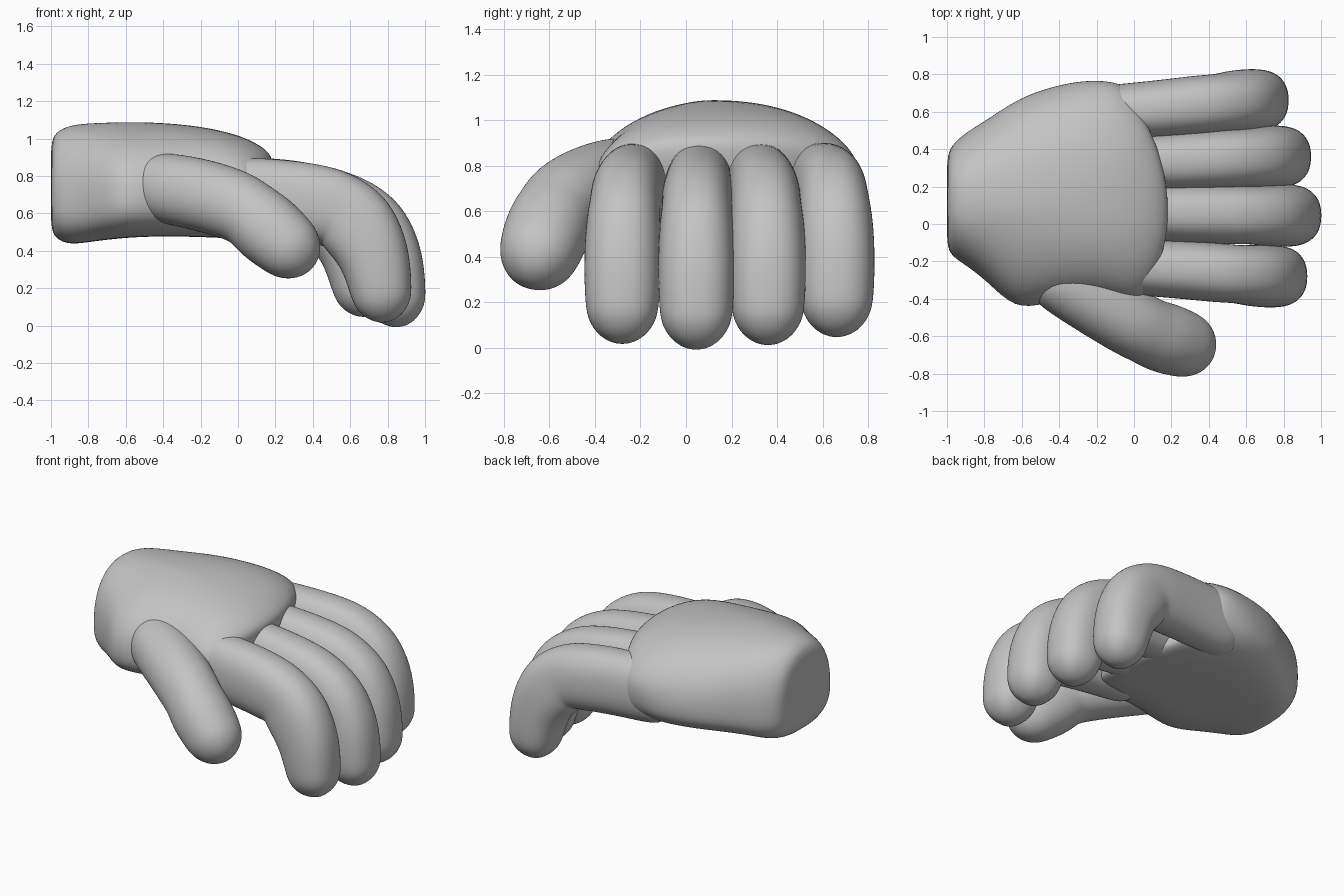
import bpy, bmesh, math
from mathutils import Vector

if "Cube" in bpy.data.objects:
    bpy.data.objects.remove(bpy.data.objects["Cube"])

skin = bpy.data.materials.new("plain_grey")
skin.diffuse_color = (0.55, 0.55, 0.55, 1)
skin.use_nodes = True
skin.node_tree.nodes["Principled BSDF"].inputs["Base Color"].default_value = skin.diffuse_color


def power(v, e):
    return math.copysign(abs(v) ** e, v)


def loft(name, rings):
    """Skin a list of point rings, cap both ends and smooth the result."""
    bm = bmesh.new()
    rows = [[bm.verts.new(p) for p in r] for r in rings]
    n = len(rows[0])
    for a, b in zip(rows, rows[1:]):
        for i in range(n):
            j = (i + 1) % n
            bm.faces.new((a[i], a[j], b[j], b[i]))
    bm.faces.new(rows[0])
    bm.faces.new(rows[-1])
    bmesh.ops.recalc_face_normals(bm, faces=bm.faces)
    for f in bm.faces:
        f.smooth = True
    me = bpy.data.meshes.new(name)
    bm.to_mesh(me)
    bm.free()
    me.materials.append(skin)
    ob = bpy.data.objects.new(name, me)
    bpy.context.collection.objects.link(ob)
    sub = ob.modifiers.new("smooth", 'SUBSURF')
    sub.levels = sub.render_levels = 2
    return ob


def digit(name, path, square=1.0):
    """Round-ended tube along (point, half width, half height) entries."""
    pts = [Vector(p[0]) for p in path]
    stations = []
    for i, (p, w, h) in enumerate(path):
        t = (pts[min(i + 1, len(pts) - 1)] - pts[max(i - 1, 0)]).normalized()
        stations.append((pts[i], t, w * 1.015, h * 1.015))

    def cap(station, sign):
        p, t, w, h = station
        out = []
        for deg in (25, 50, 70, 84):
            a = math.radians(deg)
            out.append((p + t * sign * w * 1.06 * math.sin(a), t,
                        w * math.cos(a), h * math.cos(a)))
        return out

    stations = cap(stations[0], -1)[::-1] + stations + cap(stations[-1], 1)
    rings = []
    for p, t, w, h in stations:
        side = Vector((0, 1, 0))
        side = (side - t * side.dot(t)).normalized()
        up = t.cross(side)
        rings.append([p + side * w * power(math.cos(a), square)
                      + up * h * power(math.sin(a), square)
                      for a in (k * math.tau / 24 for k in range(24))])
    return loft(name, rings)


# Palm: sections of x, y min, y max, z top, z bottom; front edge bows backwards
sections = [
    (-1.0, 0.02, 0.22, 0.84, 0.64), (-1.0, -0.11, 0.35, 0.97, 0.53),
    (-0.98, -0.17, 0.42, 1.035, 0.465), (-0.9, -0.22, 0.49, 1.075, 0.43),
    (-0.78, -0.31, 0.56, 1.085, 0.445), (-0.62, -0.46, 0.66, 1.09, 0.455),
    (-0.45, -0.43, 0.72, 1.09, 0.455), (-0.2, -0.385, 0.765, 1.07, 0.455),
    (0.0, -0.40, 0.77, 1.025, 0.455), (0.12, -0.40, 0.76, 0.97, 0.46),
    (0.185, -0.375, 0.74, 0.915, 0.48), (0.185, -0.30, 0.66, 0.86, 0.53),
    (0.17, -0.05, 0.4, 0.75, 0.65)]

rings = []
for x, y0, y1, zt, zb in sections:
    ring = []
    yc, hw = (y0 + y1) / 2, (y1 - y0) / 2
    front = min(1, max(0, (x + 0.25) / 0.4))
    zc = zb + (0.36 + 0.22 * front) * (zt - zb)
    heel = max(0, 1 - abs(x + 0.62) / 0.28)          # thumb-side bulge
    hollow = 0.03 * max(0, 1 - abs(x + 0.35) / 0.5)  # cupped underside
    for k in range(32):
        a = k * math.tau / 32
        c, s = math.cos(a), math.sin(a)
        if s >= 0:
            e = 0.88 - 0.13 * front
            if c < 0:
                e += 0.4 * heel - 0.1 * (x > -0.4) * (1 - front)
            y, z = yc + hw * power(c, e), zc + (zt - zc) * power(s, 0.9)
        else:
            y, z = yc + hw * power(c, 0.75), zc + (zc - zb) * power(s, 0.75)
            z += hollow * (1 - abs(c)) * abs(s)
        bow = 0.55 * (y - 0.08) ** 2 * ((x + 1) / 1.18) ** 2
        ring.append((x - bow, y, z))
    rings.append(ring)
loft("palm", rings)

# Fingers: shared bent profile of x, z, half width, half height
profile = [(-0.08, 0.69, 0.148, 0.21), (0.2, 0.68, 0.152, 0.212),
           (0.44, 0.65, 0.158, 0.21), (0.53, 0.625, 0.154, 0.20),
           (0.585, 0.59, 0.156, 0.205), (0.655, 0.515, 0.164, 0.212),
           (0.735, 0.37, 0.167, 0.188), (0.765, 0.19, 0.162, 0.165)]
# name, base y, tip y, extra reach, tip lift, base shift
fingers = [("index_finger", -0.225, -0.28, 0.0, 0.0, 0.0),
           ("middle_finger", 0.06, 0.045, 0.075, -0.025, 0.0),
           ("ring_finger", 0.32, 0.36, 0.02, -0.005, 0.0),
           ("little_finger", 0.59, 0.662, -0.1, 0.03, -0.1)]
for name, ya, yb, reach, lift, base in fingers:
    path = []
    for x, z, w, h in profile:
        t = min(1, max(0, x / 0.7))
        path.append(((x + reach * t + base * (1 - t), ya + (yb - ya) * t,
                      z + lift * t), w, h))
    digit(name, path, 0.86)

# Thumb
digit("thumb", [((-0.38, -0.305, 0.735), 0.18, 0.188),
                ((-0.19, -0.42, 0.70), 0.185, 0.192),
                ((0.0, -0.535, 0.64), 0.184, 0.19),
                ((0.075, -0.575, 0.59), 0.176, 0.18),
                ((0.15, -0.605, 0.525), 0.188, 0.195),
                ((0.255, -0.64, 0.435), 0.18, 0.182)], 0.95)
